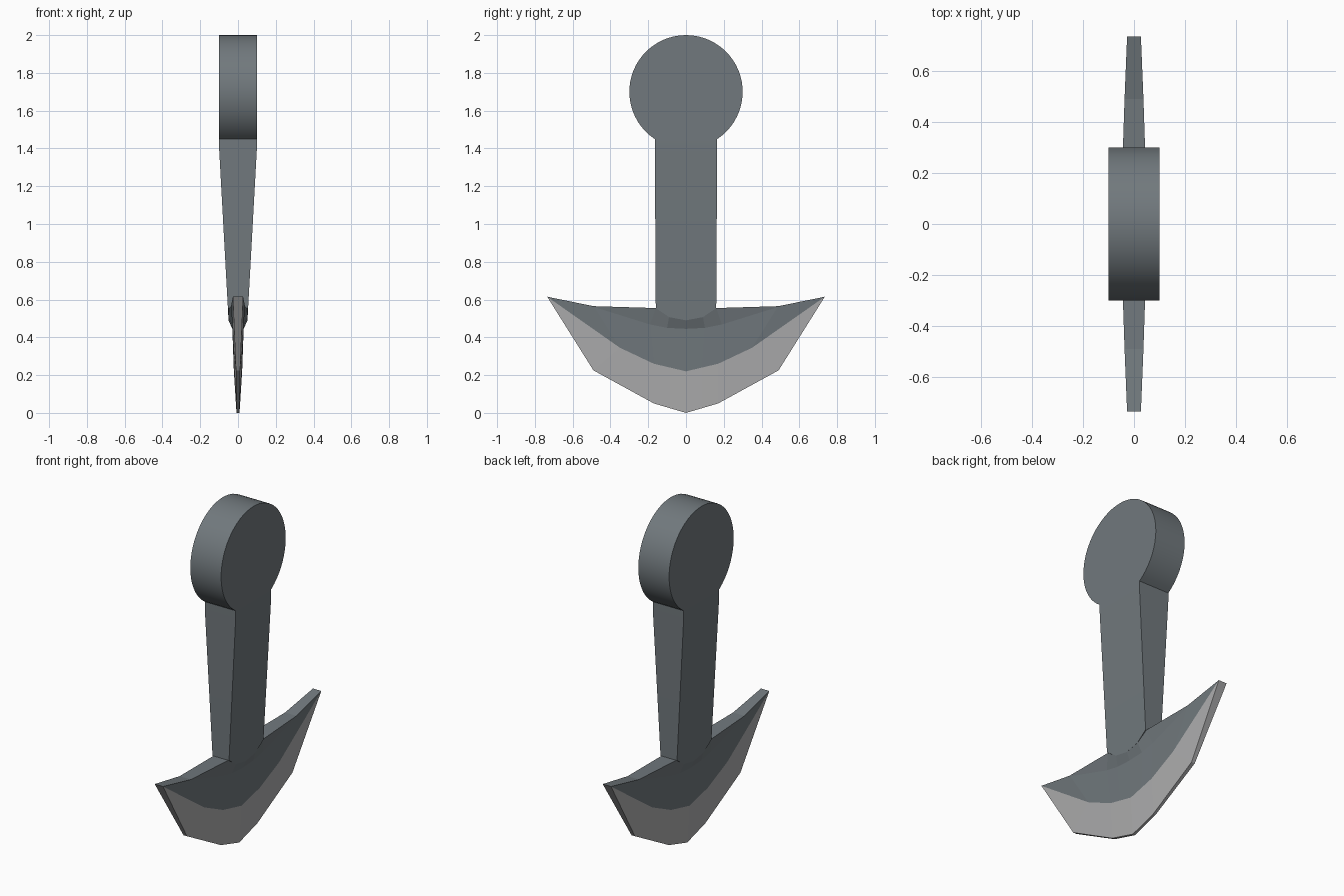
import bpy, bmesh, math

if "Cube" in bpy.data.objects:
    bpy.data.objects.remove(bpy.data.objects["Cube"])


def material(name, rgb):
    m = bpy.data.materials.new(name)
    m.diffuse_color = (*rgb, 1)
    m.use_nodes = True
    m.node_tree.nodes["Principled BSDF"].inputs["Base Color"].default_value = m.diffuse_color
    return m


steel = material("dark blue grey steel", (0.165, 0.19, 0.205))
ground_edge = material("light grey sharpened edge", (0.42, 0.42, 0.425))


def finish(bm, name, materials):
    bmesh.ops.remove_doubles(bm, verts=bm.verts, dist=1e-4)
    bmesh.ops.recalc_face_normals(bm, faces=bm.faces)
    me = bpy.data.meshes.new(name)
    bm.to_mesh(me)
    bm.free()
    for m in materials:
        me.materials.append(m)
    ob = bpy.data.objects.new(name, me)
    bpy.context.collection.objects.link(ob)
    return ob


# Handle: round head, tapering shaft and rounded foot in one solid
R, HEAD_Z, HALF = 0.3, 1.7, 0.165
a0 = math.asin(HALF / R)
N = 48
arc = []
for i in range(N + 1):
    a = -math.pi / 2 + a0 + (2 * math.pi - 2 * a0) * i / N
    arc.append((R * math.cos(a), HEAD_Z + R * math.sin(a)))
neck = [(-HALF, 1.4), (HALF, 1.4)]
foot = [(-0.16, 0.555), (-0.09, 0.507), (0, 0.49), (0.09, 0.507), (0.16, 0.555)]


def half_thickness(z):
    return 0.1 if z >= 1.4 else 0.05 + 0.05 * (z - 0.49) / 0.91


bm = bmesh.new()
outline = arc + neck[:1] + foot + neck[1:]
sides = {s: {p: bm.verts.new((s * half_thickness(p[1]), *p)) for p in outline}
         for s in (-1, 1)}
for s in (-1, 1):
    for panel in (arc + neck, neck[:1] + foot + neck[1:]):
        bm.faces.new([sides[s][p] for p in panel])
for p, q in zip(outline, outline[1:] + outline[:1]):
    bm.faces.new([sides[-1][p], sides[-1][q], sides[1][q], sides[1][p]])
handle = finish(bm, "handle", [steel])
bpy.context.view_layer.objects.active = handle
handle.select_set(True)
bpy.ops.object.shade_smooth_by_angle(angle=math.radians(25))

# Blade: rows of (y, z, half thickness) from centre to tip, mirrored both ways
TIP = (0.735, 0.615, 0.027)
rows = [
    [(0, 0.49, 0.05), (0.09, 0.507, 0.05), (0.16, 0.555, 0.048), (0.49, 0.565, 0.037), TIP],
    [(0, 0.445, 0.03), (0.1, 0.45, 0.03), (0.19, 0.468, 0.03), (0.485, 0.56, 0.036), TIP],
    [(0, 0.22, 0.022), (0.085, 0.24, 0.022), (0.17, 0.26, 0.022), (0.35, 0.345, 0.024), TIP],
    [(0, 0, 0.008), (0.085, 0.025, 0.008), (0.17, 0.05, 0.008), (0.49, 0.225, 0.011), TIP],
]
bm = bmesh.new()


def strip(row_a, row_b, sx_a, sx_b, mat):
    for sy in (-1, 1):
        for i in range(len(row_a) - 1):
            pts = [(row_a[i], sx_a), (row_a[i + 1], sx_a),
                   (row_b[i + 1], sx_b), (row_b[i], sx_b)]
            if pts[1] == pts[2]:
                pts.pop(2)
            f = bm.faces.new([bm.verts.new((sx * p[2], sy * p[0], p[1])) for p, sx in pts])
            f.material_index = mat


for sx in (-1, 1):
    for k in range(3):
        strip(rows[k], rows[k + 1], sx, sx, 1 if k == 2 else 0)
strip(rows[0], rows[0], -1, 1, 0)   # top
strip(rows[3], rows[3], -1, 1, 1)   # cutting edge
finish(bm, "blade", [steel, ground_edge])
